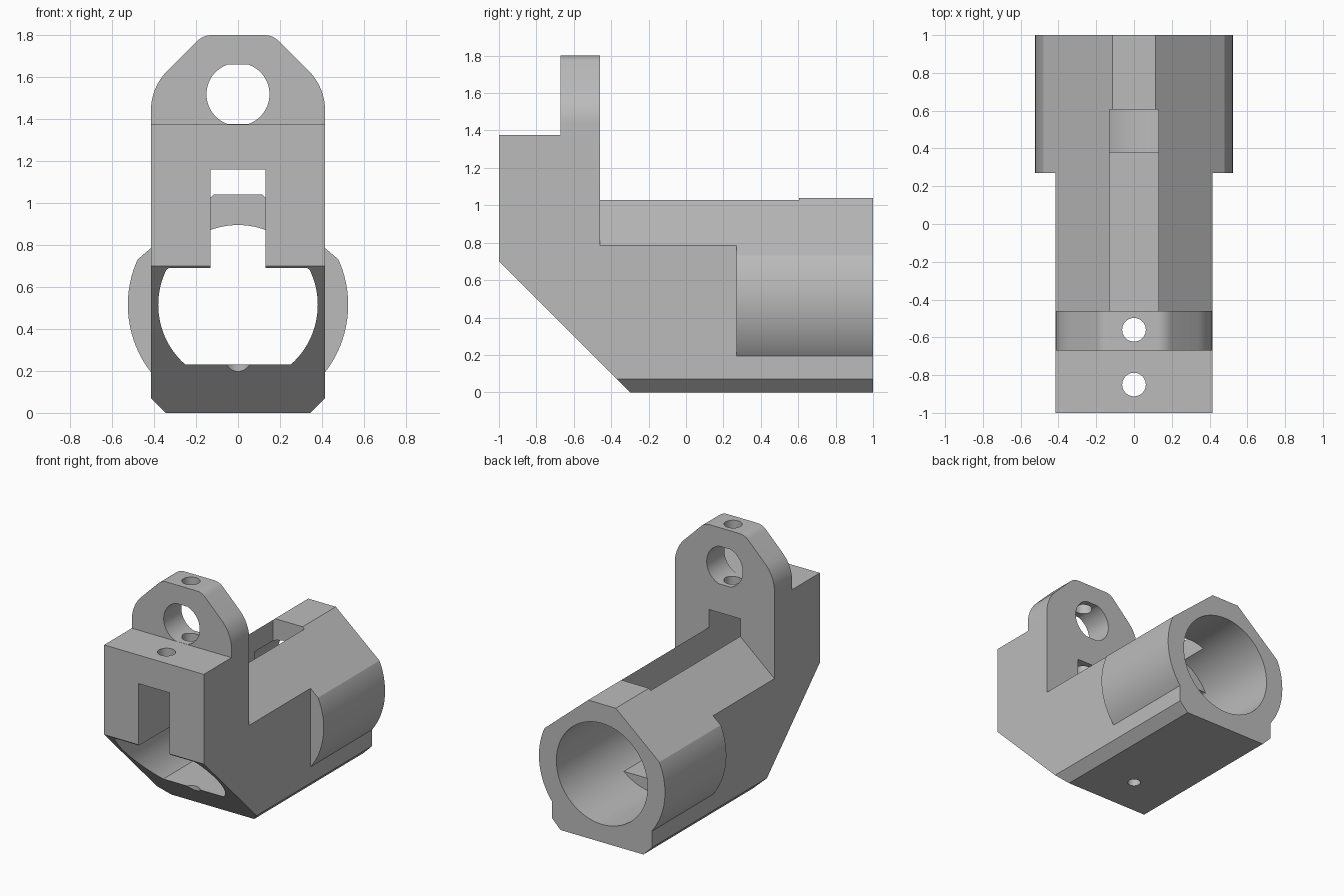
import bpy, bmesh, math

cube = bpy.data.objects.get("Cube")
if cube:
    bpy.data.objects.remove(cube, do_unlink=True)

HALF = 0.415          # half width of the body
AXIS_Z = 0.515        # height of the bore axis
ROOF_Z = 1.04
RIDGE = 0.115         # half width of the flat ridge
SLOPE = 0.85          # roof fall per unit of width


def prism(name, points, axis, lo, hi):
    """Extrude a flat outline along the given axis."""
    place = {"x": lambda a, b, t: (t, a, b),
             "y": lambda a, b, t: (a, t, b),
             "z": lambda a, b, t: (a, b, t)}[axis]
    bm = bmesh.new()
    face = bm.faces.new([bm.verts.new(place(a, b, lo)) for a, b in points])
    extruded = bmesh.ops.extrude_face_region(bm, geom=[face], use_keep_orig=True)
    verts = [v for v in extruded["geom"] if isinstance(v, bmesh.types.BMVert)]
    bmesh.ops.translate(bm, verts=verts, vec=place(0, 0, hi - lo))
    bmesh.ops.recalc_face_normals(bm, faces=bm.faces)
    mesh = bpy.data.meshes.new(name)
    bm.to_mesh(mesh)
    bm.free()
    obj = bpy.data.objects.new(name, mesh)
    bpy.context.collection.objects.link(obj)
    return obj


def arc(cx, cy, r, start, end, n):
    angles = [math.radians(start + (end - start) * i / n) for i in range(n + 1)]
    return [(cx + r * math.cos(a), cy + r * math.sin(a)) for a in angles]


def circle(cx, cy, r, n=96, low=-9, high=9):
    """Round outline, optionally flattened below and above."""
    return [(x, min(max(y, low), high)) for x, y in arc(cx, cy, r, 0, 360, n)[:-1]]


def mirrored(half):
    return half + [(-x, z) for x, z in reversed(half)]


def box(w, lo, hi):
    return mirrored([(w, lo), (w, hi)])


def combine(target, other, operation):
    mod = target.modifiers.new(operation.lower(), "BOOLEAN")
    mod.operation, mod.solver, mod.object = operation, "EXACT", other
    bpy.ops.object.select_all(action="DESELECT")
    bpy.context.view_layer.objects.active = target
    target.select_set(True)
    bpy.ops.object.modifier_apply(modifier=mod.name)
    bpy.data.objects.remove(other, do_unlink=True)


# Barrel housing with chamfered base and pitched roof
base = [(HALF - 0.07, 0), (HALF, 0.07)]
eave = ROOF_Z - SLOPE * (HALF - RIDGE)
body = prism("bracket_body", mirrored(base + [(HALF, eave), (RIDGE, ROOF_Z)]),
             "y", -0.55, 1)

# Front block and upright lug with rounded shoulders
block = prism("front_block", mirrored(base + [(HALF, 1.375)]), "y", -1, -0.5)
lug_side = arc(0.145, 1.44, 0.27, 0, 45, 10) + arc(0.125, 1.70, 0.10, 45, 90, 6)
lug = prism("upright_lug", mirrored(base + lug_side), "y", -0.67, -0.46)

# Rear sleeve, trimmed by the same roof pitch
sleeve = prism("rear_sleeve", circle(0, AXIS_Z, 0.525), "y", 0.27, 1)
trim = [(0.6, 0.1), (0.6, ROOF_Z - SLOPE * (0.6 - RIDGE)), (RIDGE, ROOF_Z)]
combine(sleeve, prism("sleeve_trim", mirrored(trim), "y", 0, 2), "INTERSECT")

for part in (block, lug, sleeve):
    combine(body, part, "UNION")

# Sloped underside, bores, slot and screw holes
cutters = [
    prism("under_slope", [(-1.2, 0.9), (-1.2, -0.1), (-0.2, -0.1)], "x", -1, 1),
    prism("rear_bore", circle(0, AXIS_Z, 0.38), "y", 0.38, 1.2),
    prism("front_bore", circle(0, AXIS_Z, 0.38, low=0.23, high=0.69), "y", -1.2, 0.4),
    prism("roof_slot", box(0.13, 0.5, 1.16), "y", -1.2, 0.605),
    prism("lug_hole", circle(0, 1.518, 0.15, low=1.376, high=1.66), "y", -0.9, -0.2),
    prism("lug_screw_hole", circle(0, -0.56, 0.0625, 40), "z", 0.05, 2),
    prism("block_screw_hole", circle(0, -0.85, 0.0625, 40), "z", 0.3, 2),
    prism("base_screw_hole", circle(0, 0, 0.045, 32), "z", -0.1, 0.17),
]
for cutter in cutters:
    combine(body, cutter, "DIFFERENCE")

# Single grey material
grey = bpy.data.materials.new("plain_grey")
grey.use_nodes = True
colour = (0.5, 0.5, 0.5, 1)
grey.diffuse_color = colour
grey.node_tree.nodes["Principled BSDF"].inputs["Base Color"].default_value = colour
body.data.materials.clear()
body.data.materials.append(grey)

bpy.ops.object.select_all(action="DESELECT")
bpy.context.view_layer.objects.active = body
body.select_set(True)
bpy.ops.object.shade_smooth_by_angle(angle=math.radians(25))
